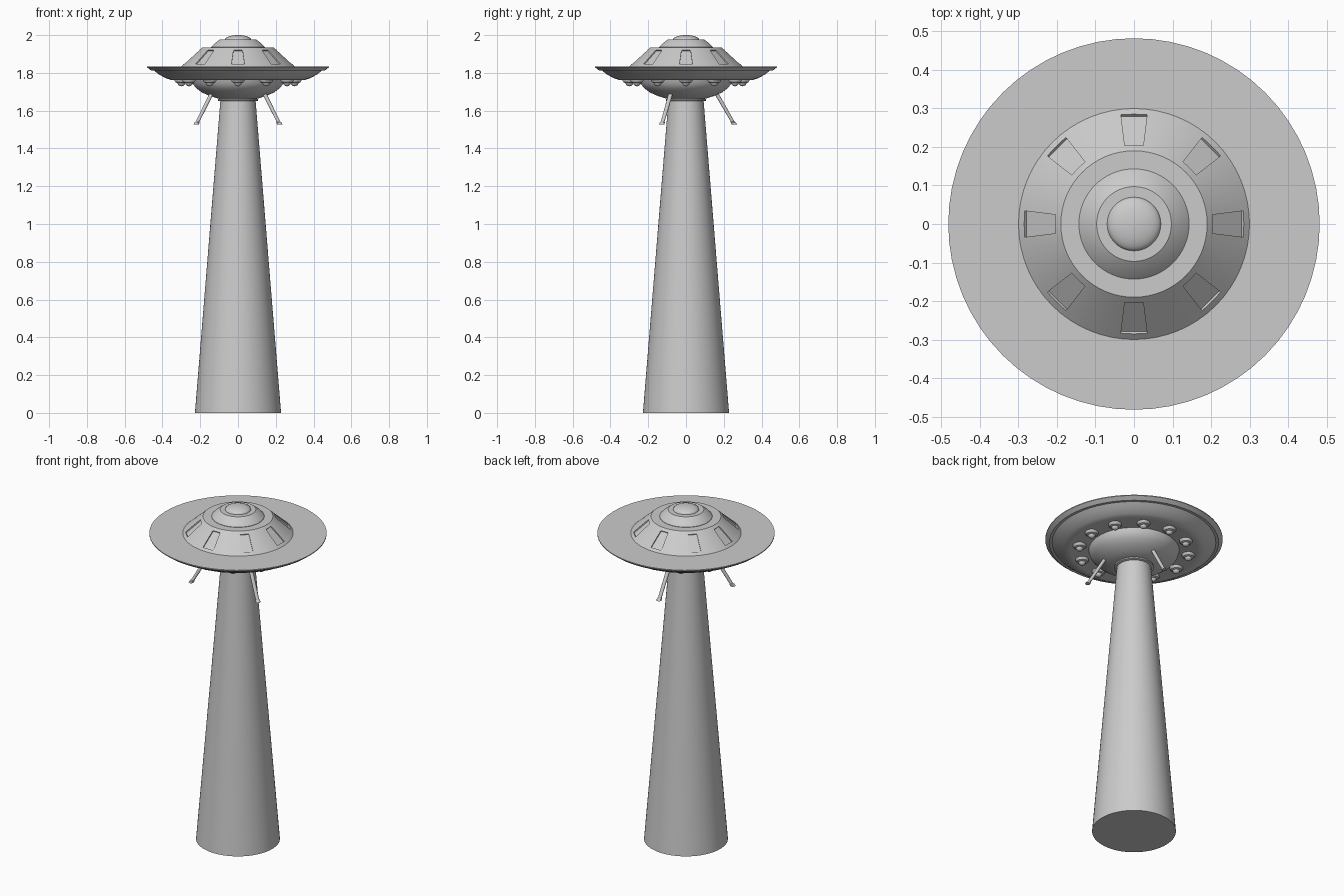
import bpy, bmesh
from math import sin, cos, pi, radians
from mathutils import Vector, Matrix

if "Cube" in bpy.data.objects:
    bpy.data.objects.remove(bpy.data.objects["Cube"])


def finish(name, bm, angle=30):
    bmesh.ops.recalc_face_normals(bm, faces=bm.faces)
    me = bpy.data.meshes.new(name)
    bm.to_mesh(me)
    bm.free()
    ob = bpy.data.objects.new(name, me)
    bpy.context.collection.objects.link(ob)
    if angle:
        bpy.ops.object.select_all(action='DESELECT')
        ob.select_set(True)
        bpy.context.view_layer.objects.active = ob
        bpy.ops.object.shade_smooth_by_angle(angle=radians(angle))
    return ob


def lathe(name, profile, seg=64, at=(0, 0), angle=30):
    """Revolve (radius, z) points; radius 0 makes a pole."""
    bm = bmesh.new()
    rings = []
    for r, z in profile:
        n = 1 if r == 0 else seg
        rings.append([bm.verts.new((at[0] + r * cos(2 * pi * i / seg),
                                    at[1] + r * sin(2 * pi * i / seg), z)) for i in range(n)])
    for a, b in zip(rings, rings[1:]):
        for i in range(seg):
            j = (i + 1) % seg
            q = [a[i % len(a)], a[j % len(a)], b[j % len(b)], b[i % len(b)]]
            bm.faces.new(list(dict.fromkeys(q)))
    for ring in (rings[0], rings[-1]):
        if len(ring) > 1:
            bm.faces.new(ring)
    return finish(name, bm, angle)


def arc(r, z, h, n=8):
    """Quarter ellipse from the equator (r, z) to the pole at z + h."""
    return [(r * cos(pi / 2 * i / n), z + h * sin(pi / 2 * i / n)) for i in range(n)] + [(0, z + h)]


# Light beam and collar
lathe("light_beam", [(0.228, 0), (0.093, 1.655)])
lathe("beam_collar", [(0.1, 1.65), (0.107, 1.653), (0.107, 1.66), (0.1, 1.663), (0.1, 1.68)])

# Saucer disc
lathe("saucer_disc", [(0, 1.765), (0.345, 1.765), (0.355, 1.763), (0.385, 1.773),
                      (0.42, 1.793), (0.445, 1.813), (0.46, 1.813), (0.482, 1.83),
                      (0.482, 1.835), (0, 1.835)])

# Belly bowl
lathe("belly_bowl", [(0.247, 1.767), (0.24, 1.742), (0.22, 1.718), (0.19, 1.696),
                     (0.15, 1.678), (0.105, 1.664), (0, 1.664)])

# Cabin with recessed windows
cabin = lathe("cabin", [(0.302, 1.833), (0.19, 1.934)], angle=0)
bm = bmesh.new()
normal = Vector((0.67, 0, 0.742))
for k in range(8):
    rot = Matrix.Rotation(k * pi / 4, 3, 'Z')
    layers = []
    for off in (-0.008, 0.03):
        layers.append([bm.verts.new(rot @ (Vector((r, s * w, z)) + normal * off))
                       for r, z, w, s in ((0.205, 1.9205, 0.024, -1), (0.285, 1.8483, 0.034, -1),
                                          (0.285, 1.8483, 0.034, 1), (0.205, 1.9205, 0.024, 1))])
    lo, hi = layers
    bm.faces.new(lo)
    bm.faces.new(hi)
    for i in range(4):
        j = (i + 1) % 4
        bm.faces.new((lo[i], lo[j], hi[j], hi[i]))
cutter = finish("window_cutter", bm, 0)
mod = cabin.modifiers.new("windows", 'BOOLEAN')
mod.operation = 'DIFFERENCE'
mod.solver = 'EXACT'
mod.object = cutter
bpy.ops.object.select_all(action='DESELECT')
cabin.select_set(True)
bpy.context.view_layer.objects.active = cabin
bpy.ops.object.modifier_apply(modifier=mod.name)
bpy.data.objects.remove(cutter)
bpy.ops.object.shade_smooth_by_angle(angle=radians(30))

# Upper tier and top dome
lathe("upper_tier", [(0.143, 1.93), (0.143, 1.936), (0.122, 1.958), (0.097, 1.976), (0, 1.976)])
lathe("top_dome", [(0.07, 1.97)] + arc(0.07, 1.975, 0.025), 48)

# Ring of under-lights
for k in range(12):
    a = k * pi / 6
    at = (0.3 * cos(a), 0.3 * sin(a))
    lathe(f"under_light_base_{k + 1}", [(0.036, 1.767), (0.036, 1.76), (0.03, 1.75), (0.02, 1.746)], 24, at)
    lathe(f"under_light_bulb_{k + 1}", arc(0.02, 1.747, -0.018, 5), 16, at)

# Three splayed landing legs with small feet
for k in range(3):
    a = pi / 2 + k * 2 * pi / 3
    out, side = Vector((cos(a), sin(a), 0)), Vector((-sin(a), cos(a), 0))
    bm = bmesh.new()
    rings = []
    for d, z, r in ((0.15, 1.71, 0.012), (0.247, 1.542, 0.01), (0.25, 1.538, 0.014), (0.256, 1.528, 0.014)):
        rings.append([bm.verts.new(out * (d + r * cos(t * pi / 8)) + side * (r * sin(t * pi / 8))
                                   + Vector((0, 0, z))) for t in range(16)])
    for p, q in zip(rings, rings[1:]):
        for i in range(16):
            j = (i + 1) % 16
            bm.faces.new((p[i], p[j], q[j], q[i]))
    bm.faces.new(rings[0])
    bm.faces.new(rings[-1])
    finish(f"landing_leg_{k + 1}", bm)
